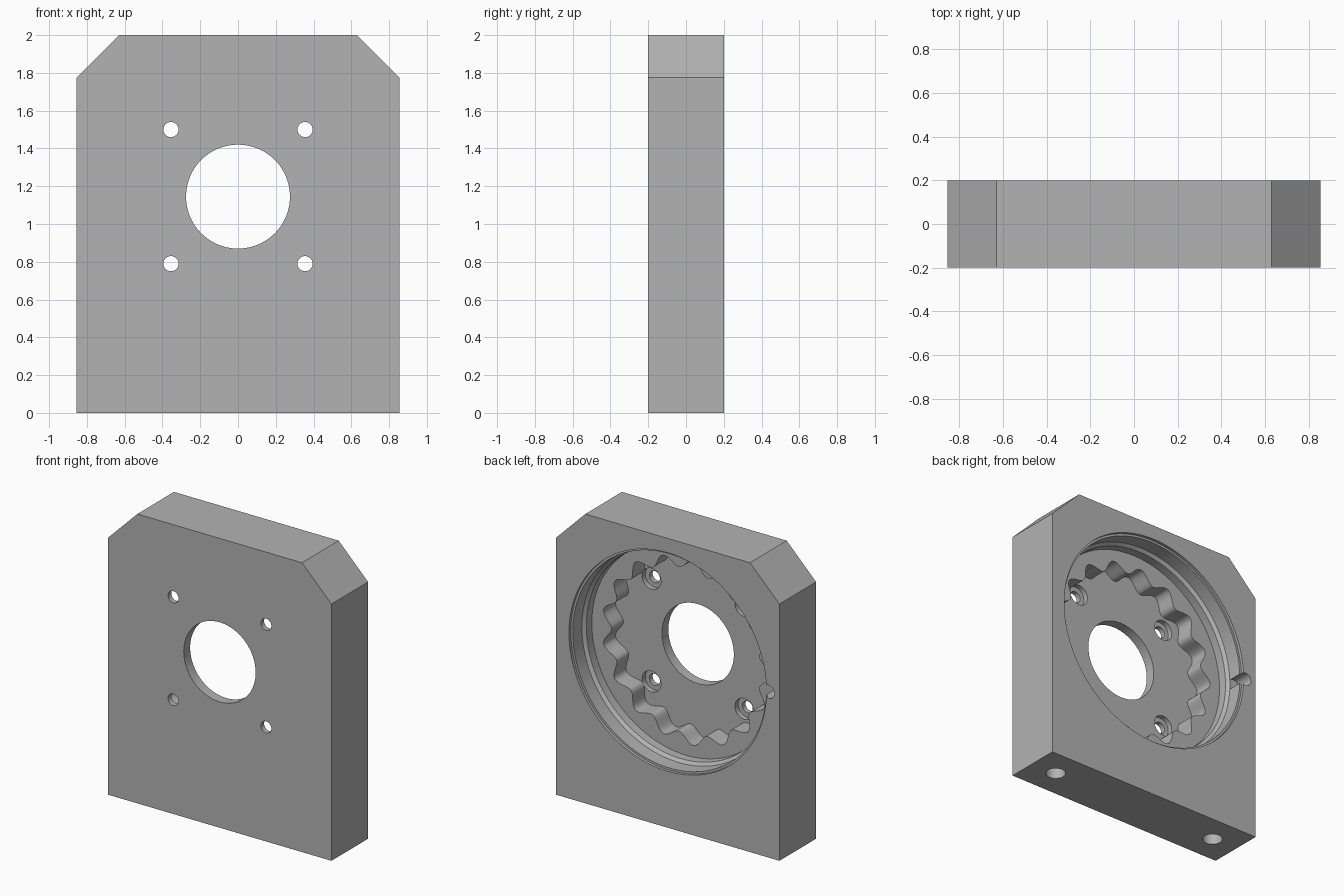
import bpy, bmesh
from math import cos, sin, pi, tau, radians
from mathutils import Matrix, Vector

cube = bpy.data.objects.get("Cube")
if cube:
    bpy.data.objects.remove(cube, do_unlink=True)

AXIS_Z = 1.145    # height of the bore axis
BACK, LEDGE, FLOOR, FRONT = 0.2, 0.0, -0.13, -0.2

grey = bpy.data.materials.new("machined_grey")
grey.use_nodes = True
grey.diffuse_color = (0.45, 0.45, 0.45, 1)
grey.node_tree.nodes["Principled BSDF"].inputs["Base Color"].default_value = (0.45, 0.45, 0.45, 1)


def loft(name, rings):
    """Closed solid through a list of rings with equal point counts."""
    bm = bmesh.new()
    loops = [[bm.verts.new(p) for p in ring] for ring in rings]
    n = len(loops[0])
    for a, b in zip(loops, loops[1:]):
        for i in range(n):
            j = (i + 1) % n
            bm.faces.new((a[i], a[j], b[j], b[i]))
    bm.faces.new(loops[0])
    bm.faces.new(loops[-1])
    bmesh.ops.recalc_face_normals(bm, faces=bm.faces)
    mesh = bpy.data.meshes.new(name)
    bm.to_mesh(mesh)
    bm.free()
    mesh.materials.append(grey)
    obj = bpy.data.objects.new(name, mesh)
    bpy.context.collection.objects.link(obj)
    return obj


def circle(r, y, x=0, z=AXIS_Z, n=48):
    return [(x + r * cos(tau * i / n), y, z + r * sin(tau * i / n)) for i in range(n)]


def lathe(name, profile, x=0, z=AXIS_Z, n=48):
    """Solid of (radius, y) steps around an axis along y."""
    return loft(name, [circle(r, y, x, z, n) for r, y in profile])


def scallop(y, lobes=17, mean=0.605, wave=0.035, n=408):
    ring = []
    for i in range(n):
        t = tau * i / n
        r = mean + wave * cos(lobes * (t - pi))
        ring.append((r * cos(t), y, AXIS_Z + r * sin(t)))
    return ring


# Plate with chamfered top corners
half = [(0.855, 0), (0.855, 1.775), (0.63, 2)]
outline = half + [(-x, z) for x, z in reversed(half)]
plate = loft("housing_plate", [[(x, y, z) for x, z in outline] for y in (FRONT, BACK)])

# Stepped round recess, scalloped pocket and bore
cutters = [
    lathe("recess_cutter", [(0.755, 0.25), (0.755, 0.18), (0.74, 0.18), (0.74, 0.08),
                            (0.72, 0.06), (0.72, LEDGE)], n=128),
    loft("scallop_cutter", [scallop(0.05), scallop(FLOOR)]),
    lathe("bore_cutter", [(0.275, 0.05), (0.275, -0.3)], n=96),
    lathe("notch_cutter", [(0.046, 0.25), (0.046, 0.08)], x=-0.77),
]

# Counterbored screw holes, then blind mounting holes in the underside
for sx in (-1, 1):
    for sz in (-1, 1):
        cutters.append(lathe("screw_hole_cutter", [(0.072, -0.05), (0.072, -0.165), (0.04, -0.165), (0.04, -0.3)],
                             x=sx * 0.355, z=AXIS_Z + sz * 0.355))
    hole = [[(sx * 0.66 + px, pz, h) for px, _, pz in circle(0.064, 0, 0, 0)] for h in (-0.1, 0.4)]
    cutters.append(loft("mounting_hole_cutter", hole))

bpy.context.view_layer.objects.active = plate
plate.select_set(True)
for cutter in cutters:
    mod = plate.modifiers.new(cutter.name, "BOOLEAN")
    mod.operation, mod.solver, mod.object = "DIFFERENCE", "EXACT", cutter
    bpy.ops.object.modifier_apply(modifier=mod.name)
    bpy.data.objects.remove(cutter, do_unlink=True)

bpy.ops.object.shade_smooth_by_angle(angle=radians(30))
